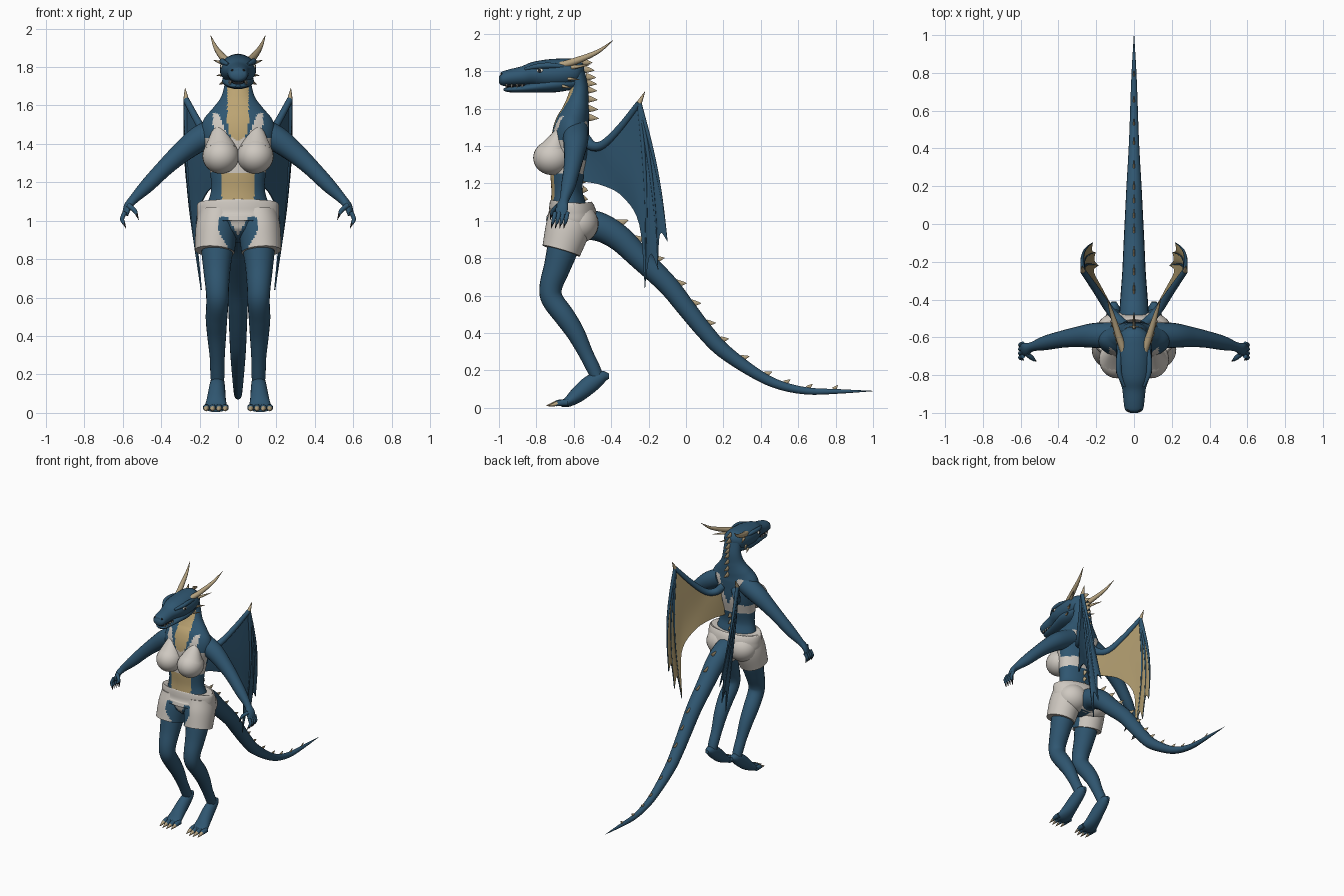
import bpy, bmesh, math
from mathutils import Vector, Matrix

cube = bpy.data.objects.get("Cube")
if cube:
    bpy.data.objects.remove(cube, do_unlink=True)


def material(name, r, g, b):
    m = bpy.data.materials.new(name)
    m.use_nodes = True
    m.diffuse_color = (r, g, b, 1)
    bsdf = next(n for n in m.node_tree.nodes if n.type == 'BSDF_PRINCIPLED')
    bsdf.inputs["Base Color"].default_value = (r, g, b, 1)
    bsdf.inputs["Roughness"].default_value = 0.7
    return m


blue = material("blue_hide", .029, .094, .165)
tan = material("tan_belly", .50, .37, .17)
wing_tan = material("tan_membrane", .38, .29, .14)
cloth = material("pale_cloth", .62, .58, .53)
horn = material("horn", .47, .37, .22)
ivory = material("ivory", .75, .72, .62)
dark = material("charcoal", .015, .017, .02)


def smooth(pts, steps):
    """Catmull-Rom samples through tuples of any length."""
    pts = [Vector(p) for p in pts]
    ext = [2 * pts[0] - pts[1]] + pts + [2 * pts[-1] - pts[-2]]
    out = []
    for i in range(len(pts) - 1):
        a, b, c, d = ext[i:i + 4]
        for k in range(steps):
            t = k / steps
            out.append(0.5 * (2 * b + (c - a) * t + (2 * a - 5 * b + 4 * c - d) * t ** 2
                              + (3 * b - a - 3 * c + d) * t ** 3))
    return out + [pts[-1]]


def tube(bm, pts, segs=20, steps=5, ref=(1, 0, 0)):
    """Elliptical loft; each point is x, y, z, radius and optional second radius."""
    pts = smooth([p if len(p) == 5 else (*p, p[3]) for p in pts], steps)
    axis = [Vector(p[:3]) for p in pts]
    rings = []
    for i, p in enumerate(pts):
        t = (axis[min(i + 1, len(axis) - 1)] - axis[max(i - 1, 0)]).normalized()
        u = Vector(ref)
        u = (u - t * u.dot(t)).normalized()
        v = t.cross(u)
        ra, rb = max(p[3], .001), max(p[4], .001)
        rings.append([bm.verts.new(axis[i] + u * ra * math.cos(a) + v * rb * math.sin(a))
                      for a in (2 * math.pi * k / segs for k in range(segs))])
    for r, s in zip(rings, rings[1:]):
        for k in range(segs):
            n = (k + 1) % segs
            bm.faces.new((r[k], r[n], s[n], s[k]))
    bm.faces.new(rings[0][::-1])
    bm.faces.new(rings[-1])


def spike(bm, base, tip, ra, rb=None):
    rb = rb or ra
    mid = (Vector(base) + Vector(tip)) / 2
    tube(bm, [(*base, ra, rb), (*mid, ra * .6, rb * .6), (*tip, .001, .001)], 8, 2)


def ball(bm, loc, radii):
    bmesh.ops.create_uvsphere(bm, u_segments=28, v_segments=18, radius=1,
                              matrix=Matrix.LocRotScale(Vector(loc), None, Vector(radii)))


def finish(bm, name, mats, rule=None, mirror=True):
    bm.normal_update()
    for f in bm.faces:
        f.smooth = True
        if rule:
            f.material_index = rule(f.calc_center_median(), f.normal)
    me = bpy.data.meshes.new(name)
    bm.to_mesh(me)
    bm.free()
    me.set_sharp_from_angle(angle=math.radians(50))
    for m in mats:
        me.materials.append(m)
    ob = bpy.data.objects.new(name, me)
    bpy.context.collection.objects.link(ob)
    if mirror:
        ob.modifiers.new("mirror", 'MIRROR').use_mirror_merge = False


def part(name, mat, *tubes, mirror=True, **kw):
    bm = bmesh.new()
    for pts in tubes:
        tube(bm, pts, **kw)
    finish(bm, name, [mat], mirror=mirror)


def spikes(name, mat, items, mirror=True):
    bm = bmesh.new()
    for it in items:
        spike(bm, *it)
    finish(bm, name, [mat], mirror=mirror)


def blob(name, mat, loc, radii):
    bm = bmesh.new()
    ball(bm, loc, radii)
    finish(bm, name, [mat])


# Torso and neck, with belly scales and the fitted top
def torso_rule(c, n):
    x, z, front = abs(c.x), c.z, n.y < 0
    if front and z > 1.42 and x < min(.055, .015 + (z - 1.42)):
        return 1
    if front and z < 1.25 and x < .085:
        return 1
    if 1.25 < z < (1.43 if front else 1.32):
        return 2
    if front and 1.4 < z < 1.56 and .05 + (z - 1.43) * .4 < x < .13:
        return 2
    if not front and 1.3 < z < 1.53 and abs(x - .02 - (z - 1.3) * .35) < .021:
        return 2
    return 0


bm = bmesh.new()
tube(bm, [(0, -.62, 1.0, .17, .1), (0, -.63, 1.08, .16, .095), (0, -.637, 1.16, .14, .083),
          (0, -.635, 1.25, .145, .09), (0, -.622, 1.36, .165, .1), (0, -.618, 1.45, .19, .1),
          (0, -.608, 1.52, .182, .092), (0, -.592, 1.58, .135, .075), (0, -.58, 1.64, .09, .06),
          (0, -.572, 1.71, .07, .048), (0, -.585, 1.79, .065, .045)], 96, 12)
finish(bm, "torso", [blue, tan, cloth], torso_rule, False)
blob("top_cup", cloth, (.09, -.717, 1.337), (.095, .1, .092))
part("top_cup_upper", cloth, [(.098, -.655, 1.5, .022, .02), (.096, -.685, 1.44, .052, .045),
                              (.092, -.71, 1.37, .088, .085)])

# Head
part("skull", blue, [
    (0, -.545, 1.80, .03), (0, -.58, 1.80, .075, .065), (0, -.65, 1.79, .093, .078),
    (0, -.74, 1.785, .093, .078), (0, -.81, 1.785, .083, .066), (0, -.87, 1.775, .063, .052),
    (0, -.94, 1.766, .055, .044), (0, -.985, 1.758, .046, .036), (0, -1, 1.758, .02, .014)],
    mirror=False, segs=28)
part("lower_jaw", blue, [
    (0, -.59, 1.74, .06, .035), (0, -.7, 1.73, .083, .043), (0, -.8, 1.716, .07, .031),
    (0, -.88, 1.706, .053, .021), (0, -.95, 1.702, .041, .014), (0, -.975, 1.702, .015, .006)],
    mirror=False)
part("mouth_lining", dark, [(0, -.86, 1.725, .045, .01), (0, -.965, 1.721, .03, .01)],
     mirror=False)
part("brow_ridge", blue, [(.05, -.86, 1.812, .008), (.078, -.79, 1.827, .014),
                          (.08, -.72, 1.83, .015), (.075, -.65, 1.825, .008)])
spikes("teeth", ivory, [((.046 - .003 * k, -.875 - .028 * k, 1.73),
                         (.048 - .003 * k, -.877 - .028 * k, 1.708), .005) for k in range(4)])
blob("eye", ivory, (.083, -.78, 1.803), (.01, .018, .011))
blob("pupil", dark, (.09, -.783, 1.803), (.005, .008, .01))
blob("nostril", dark, (.028, -.985, 1.783), (.009, .008, .006))
part("horn", horn, [(.055, -.67, 1.83, .02), (.085, -.58, 1.858, .018),
                    (.118, -.47, 1.905, .011), (.143, -.39, 1.965, .001)], segs=12)
spikes("cheek_spikes", horn, [((.075, -.61, 1.82), (.128, -.51, 1.835), .012),
                              ((.08, -.63, 1.76), (.112, -.57, 1.755), .009),
                              ((.075, -.66, 1.72), (.098, -.61, 1.71), .009)])

# Arms and hands
part("arm", blue, [
    (.1, -.59, 1.48, .07), (.21, -.59, 1.42, .066), (.3, -.598, 1.35, .054),
    (.38, -.61, 1.277, .045), (.47, -.63, 1.185, .038), (.54, -.65, 1.115, .025),
    (.572, -.663, 1.075, .02, .034), (.588, -.668, 1.03, .014, .034)], ref=(0, 0, 1))
fingers = [(.588, -.7 + .022 * k, 1.045) for k in range(4)]
part("fingers", blue, *[[(x, y, z, .012), (x + .015, y * 1.01, z - .035, .011),
                         (x + .006, y * 1.02, z - .06, .008)] for x, y, z in fingers],
     [(.57, -.685, 1.08, .014), (.54, -.71, 1.055, .012), (.528, -.72, 1.035, .008)], segs=10)
spikes("finger_claws", dark, [((x + .007, y * 1.02, z - .055), (x - .005, y * 1.03, z - .085), .007)
                              for x, y, z in fingers + [(.522, -.705, 1.09)]])

# Legs and feet
part("leg", blue, [
    (.1, -.63, .98, .09), (.108, -.66, .85, .083), (.11, -.69, .75, .071), (.108, -.722, .65, .061),
    (.107, -.715, .58, .058), (.112, -.65, .49, .056), (.111, -.59, .4, .049),
    (.108, -.535, .29, .039), (.107, -.495, .21, .037), (.107, -.47, .15, .033)])
part("foot", blue, [
    (.107, -.412, .17, .014), (.107, -.45, .165, .034, .034), (.109, -.51, .128, .042, .047),
    (.113, -.58, .07, .05, .042), (.115, -.63, .033, .058, .028), (.115, -.67, .02, .05, .016)])
toes = [(.066 + .033 * k, -.685 - (.012 if k in (1, 2) else 0), .02) for k in range(4)]
part("toes", blue, *[[(x, -.63, .028, .018), (x, y + .015, .026, .017), (x, y - .012, .018, .01)]
                     for x, y, z in toes], segs=12)
spikes("toe_claws", horn, [((x, y, z + .003), (x, y - .052, .01), .014) for x, y, z in toes])


# Shorts, open over the inner thighs
def shorts_rule(c, n):
    x, z = abs(c.x), c.z
    gap = n.y < .2 and z < 1.02 and (z - .92) * .5 < x < min(.1, .04 + (z - .84) * .6)
    return 1 if gap else 0


bm = bmesh.new()
tube(bm, [(0, -.62, 1.098, .2, .102), (0, -.62, 1.085, .212, .113), (0, -.612, 1.04, .214, .132),
          (0, -.612, .98, .204, .137), (0, -.63, .93, .13, .1), (0, -.64, .9, .05, .04)], 80, 10)
finish(bm, "shorts_hips", [cloth, blue], shorts_rule, False)
bm = bmesh.new()
tube(bm, [(.105, -.612, 1.04, .1, .115), (.113, -.635, .95, .108, .118),
          (.121, -.667, .84, .103, .104)], 64, 16)
finish(bm, "shorts_leg", [cloth, blue], shorts_rule)
blob("shorts_seat", cloth, (.088, -.575, .985), (.115, .107, .105))

# Tail and the row of spines
tail = [(0, -.58, .98, .085), (0, -.47, .97, .078), (0, -.36, .91, .07), (0, -.25, .805, .062),
        (0, -.1, .66, .055), (0, 0, .535, .05), (0, .1, .41, .045), (0, .2, .305, .04),
        (0, .37, .185, .03), (0, .5, .122, .024), (0, .65, .09, .019), (0, .82, .088, .012),
        (0, 1, .09, .001)]
part("tail", blue, tail, mirror=False)
ts = smooth(tail, 6)
spines = []
for i in range(10, 66, 5):
    t = (Vector(ts[i + 1][:3]) - Vector(ts[i][:3])).normalized()
    n = Vector((0, -t.z, t.y))
    p, r = Vector(ts[i][:3]), ts[i][3]
    size = .5 + r * 8
    spines.append((p + n * r * .8, p + n * (r + .032 * size) + t * .035 * size,
                   .008 * size, .022 * size))
spikes("tail_spines", horn, spines, mirror=False)
back = [(0, -.555, 1.85), (0, -.535, 1.77), (0, -.53, 1.7), (0, -.525, 1.6), (0, -.52, 1.5),
        (0, -.53, 1.36), (0, -.55, 1.22), (0, -.555, 1.12)]
spikes("back_spines", horn, [(p, p + Vector((0, .055 if p.z > 1.5 else .03, -.005)), .009, .021)
                             for p in smooth(back, 2) if not 1.27 < p.z < 1.53], mirror=False)

# Wings: arm bone, finger bones and membranes, tan on the inner side
wrist, bulge, N = Vector((.27, -.25, 1.63)), Vector((.023, .02, 0)), 20
tips = [Vector(p) for p in ((.19, -.22, .64), (.205, -.15, .74), (.22, -.1, .89))]


def finger(tip, v):
    return wrist.lerp(tip, v) + bulge * math.sin(math.pi * v)


def membrane(name, fn):
    """Thin closed shell: blue outer layer and rim, tan inner layer."""
    bm = bmesh.new()
    span = range(N + 1)
    outer, inner = ({(i, j): bm.verts.new(fn(i / N, j / N) + Vector((d, 0, 0)))
                     for i in span for j in span} for d in (.004, -.002))
    for i in range(N):
        for j in range(N):
            quad = [(i, j), (i + 1, j), (i + 1, j + 1), (i, j + 1)]
            bm.faces.new([outer[q] for q in reversed(quad)])
            bm.faces.new([inner[q] for q in quad]).material_index = 1
    rim = ([(i, 0) for i in range(N)] + [(N, j) for j in range(N)]
           + [(N - i, N) for i in range(N)] + [(0, N - j) for j in range(N)])
    for p, q in zip(rim, rim[1:] + rim[:1]):
        bm.faces.new((outer[p], outer[q], inner[q], inner[p]))
    finish(bm, name, [blue, wing_tan])


top = smooth([(.05, -.54, 1.44), (.09, -.5, 1.4), (.14, -.44, 1.41), (.2, -.35, 1.5), wrist], 5)
low = smooth([(.05, -.55, 1.21), (.11, -.45, 1.19), (.17, -.34, 1.13), (.215, -.25, .98),
              tips[0]], 5)


def main_panel(u, v):
    i = round(u * N)
    return top[i].lerp(low[i], v) + bulge * u * math.sin(math.pi * v)


def fold(a, b):
    def fn(w, v):
        v = .02 + .98 * v * (1 - .14 * math.sin(math.pi * w))
        return finger(a, v).lerp(finger(b, v), w) - bulge * .3 * math.sin(math.pi * w) * v
    return fn


membrane("wing_main_membrane", main_panel)
membrane("wing_middle_membrane", fold(*tips[:2]))
membrane("wing_outer_membrane", fold(*tips[1:]))
part("wing_arm", blue, [(*p, .03 - .0007 * i) for i, p in enumerate(top)], segs=14, steps=1,
     ref=(0, 0, 1))
part("wing_fingers", blue, *[[(*finger(t, k / 10), .013 - .0011 * k) for k in range(11)]
                             for t in tips], segs=10, steps=2)
spikes("wing_claw", horn, [(wrist, wrist + Vector((.005, .03, .06)), .014)])
